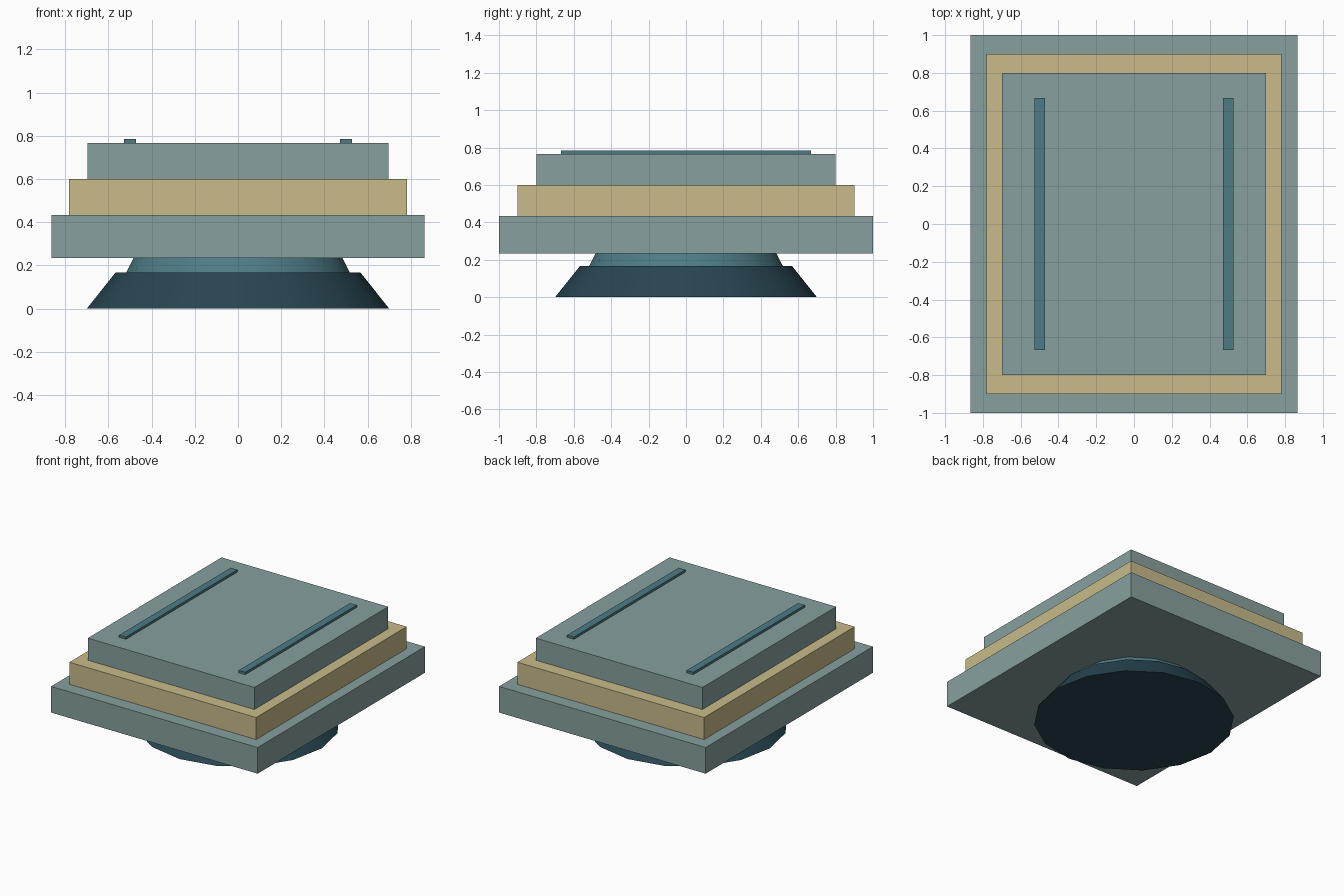
import bpy, bmesh, math
from mathutils import Matrix

if "Cube" in bpy.data.objects:
    bpy.data.objects.remove(bpy.data.objects["Cube"])


def material(name, rgb):
    m = bpy.data.materials.new(name)
    m.diffuse_color = (*rgb, 1)
    m.use_nodes = True
    m.node_tree.nodes["Principled BSDF"].inputs["Base Color"].default_value = m.diffuse_color
    return m


SAGE = material("sage", (0.242, 0.352, 0.347))
SAND = material("sand", (0.578, 0.497, 0.254))
NAVY = material("navy", (0.021, 0.061, 0.084))
TEAL = material("teal", (0.075, 0.20, 0.235))


def finish(name, bm, mat):
    mesh = bpy.data.meshes.new(name)
    bm.to_mesh(mesh)
    bm.free()
    mesh.materials.append(mat)
    ob = bpy.data.objects.new(name, mesh)
    bpy.context.collection.objects.link(ob)
    return ob


def slab(name, hx, hy, z0, z1, mat, x=0.0):
    bm = bmesh.new()
    bmesh.ops.create_cube(bm, size=1, matrix=Matrix.Translation((x, 0, (z0 + z1) / 2))
                          @ Matrix.Diagonal((2 * hx, 2 * hy, z1 - z0, 1)))
    return finish(name, bm, mat)


def cone(name, r0, r1, z0, z1, mat):
    bm = bmesh.new()
    bmesh.ops.create_cone(bm, cap_ends=True, segments=16, radius1=r0, radius2=r1,
                          depth=z1 - z0, matrix=Matrix.Translation((0, 0, (z0 + z1) / 2)))
    ob = finish(name, bm, mat)
    bpy.ops.object.select_all(action='DESELECT')
    ob.select_set(True)
    bpy.context.view_layer.objects.active = ob
    bpy.ops.object.shade_smooth_by_angle(angle=math.radians(30))


# Round pedestal
cone("foot", 0.70, 0.567, 0.0, 0.167, NAVY)
cone("neck", 0.518, 0.483, 0.167, 0.235, TEAL)

# Stepped platform
slab("lower_slab", 0.865, 1.0, 0.235, 0.433, SAGE)
slab("middle_slab", 0.782, 0.9, 0.433, 0.60, SAND)
slab("upper_slab", 0.698, 0.8, 0.60, 0.767, SAGE)

# Raised strips on the top
for side, x in (("left", -0.5), ("right", 0.5)):
    slab(side + "_strip", 0.028, 0.667, 0.767, 0.785, TEAL, x)
